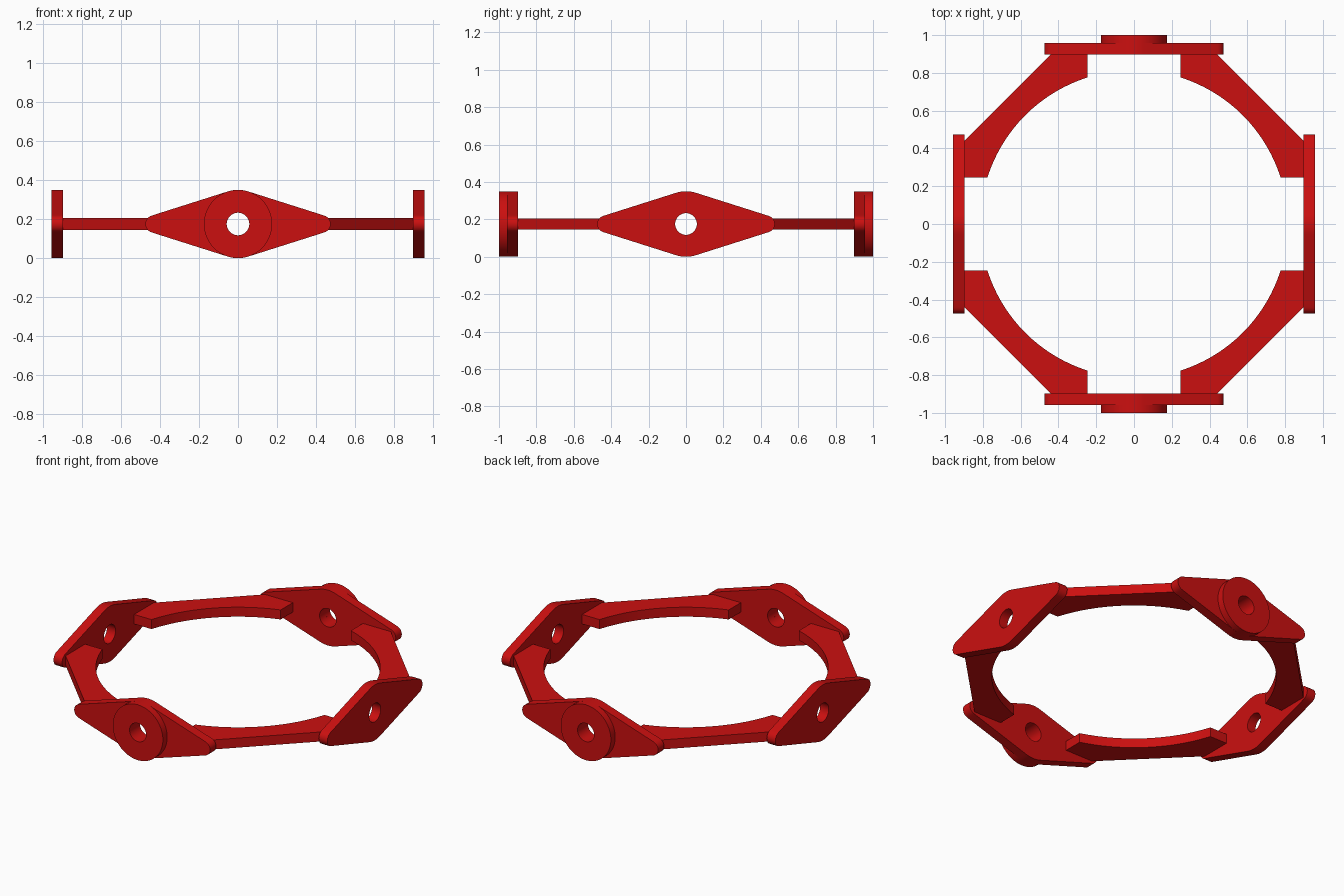
import bpy, bmesh, math
from mathutils import Matrix

cube = bpy.data.objects.get("Cube")
if cube:
    bpy.data.objects.remove(cube, do_unlink=True)

red = bpy.data.materials.new("red")
red.use_nodes = True
RED = (0.6, 0.005, 0.005, 1.0)
red.diffuse_color = RED
red.node_tree.nodes["Principled BSDF"].inputs["Base Color"].default_value = RED

MID_Z = 0.175      # height of the hole axes
HOLE_R = 0.058
HUB_R = 0.175
TIP_R, TIP_X = 0.045, 0.43
INNER, OUTER, BOSS = 0.897, 0.957, 1.0


def arc(cx, r, a0, a1, n):
    return [(cx + r * math.cos(a0 + (a1 - a0) * i / n),
             r * math.sin(a0 + (a1 - a0) * i / n)) for i in range(n + 1)]


def finish(name, bm, turn):
    bmesh.ops.recalc_face_normals(bm, faces=bm.faces)
    bm.transform(Matrix.Rotation(turn, 4, 'Z'))
    mesh = bpy.data.meshes.new(name)
    bm.to_mesh(mesh)
    bm.free()
    mesh.materials.append(red)
    obj = bpy.data.objects.new(name, mesh)
    bpy.context.collection.objects.link(obj)
    bpy.ops.object.select_all(action='DESELECT')
    obj.select_set(True)
    bpy.context.view_layer.objects.active = obj
    bpy.ops.object.shade_smooth_by_angle(angle=math.radians(30))


def drilled_slab(name, outline, y0, y1, turn):
    """Outline in x and z, with a round hole, between two depths at the front."""
    bm = bmesh.new()
    rings = []
    for x, z in outline:
        a = math.atan2(z, x)
        hx, hz = HOLE_R * math.cos(a), HOLE_R * math.sin(a)
        rings.append([bm.verts.new((px, py, pz + MID_Z)) for px, py, pz in
                      ((x, -y0, z), (x, -y1, z), (hx, -y1, hz), (hx, -y0, hz))])
    for i, ring in enumerate(rings):
        nxt = rings[(i + 1) % len(rings)]
        for k in range(4):
            j = (k + 1) % 4
            bm.faces.new((ring[k], ring[j], nxt[j], nxt[k]))
    finish(name, bm, turn)


# Diamond outline: large hub arcs joined by tangents to small tip arcs
t = math.acos((HUB_R - TIP_R) / TIP_X)
corners = (arc(TIP_X, TIP_R, -t, t, 10), arc(0, HUB_R, t, math.pi - t, 8),
           arc(-TIP_X, TIP_R, math.pi - t, math.pi + t, 10),
           arc(0, HUB_R, math.pi + t, 2 * math.pi - t, 8))
diamond = []
for i, part in enumerate(corners):
    (xa, za), (xb, zb) = part[-1], corners[(i + 1) % 4][0]
    diamond += part
    diamond += [(xa + (xb - xa) * k / 14, za + (zb - za) * k / 14) for k in range(1, 14)]
circle = arc(0, HUB_R, 0, 2 * math.pi, 64)[:-1]

# Four side plates, with round bosses on the front and back ones
for i, side in enumerate(("front", "left", "back", "right")):
    turn = i * math.pi / 2
    drilled_slab(side + "_plate", diamond, INNER, OUTER, turn)
    if side in ("front", "back"):
        drilled_slab(side + "_boss", circle, OUTER, BOSS, turn)

# Corner braces: straight outside, circular inside
END, CUT, RING_R = 0.245, 0.44, 0.814
a = math.asin(END / RING_R)
brace = arc(0, RING_R, a, math.pi / 2 - a, 28)
brace += [(END, INNER), (CUT, INNER), (INNER, CUT), (INNER, END)]
for i, corner in enumerate(("back_left", "back_right", "front_right", "front_left")):
    bm = bmesh.new()
    face = bm.faces.new([bm.verts.new((x, y, MID_Z - 0.03)) for x, y in brace])
    grown = bmesh.ops.extrude_face_region(bm, geom=[face], use_keep_orig=True)
    bmesh.ops.translate(bm, vec=(0, 0, 0.06),
                        verts=[g for g in grown["geom"] if isinstance(g, bmesh.types.BMVert)])
    finish(corner + "_brace", bm, i * math.pi / 2)
